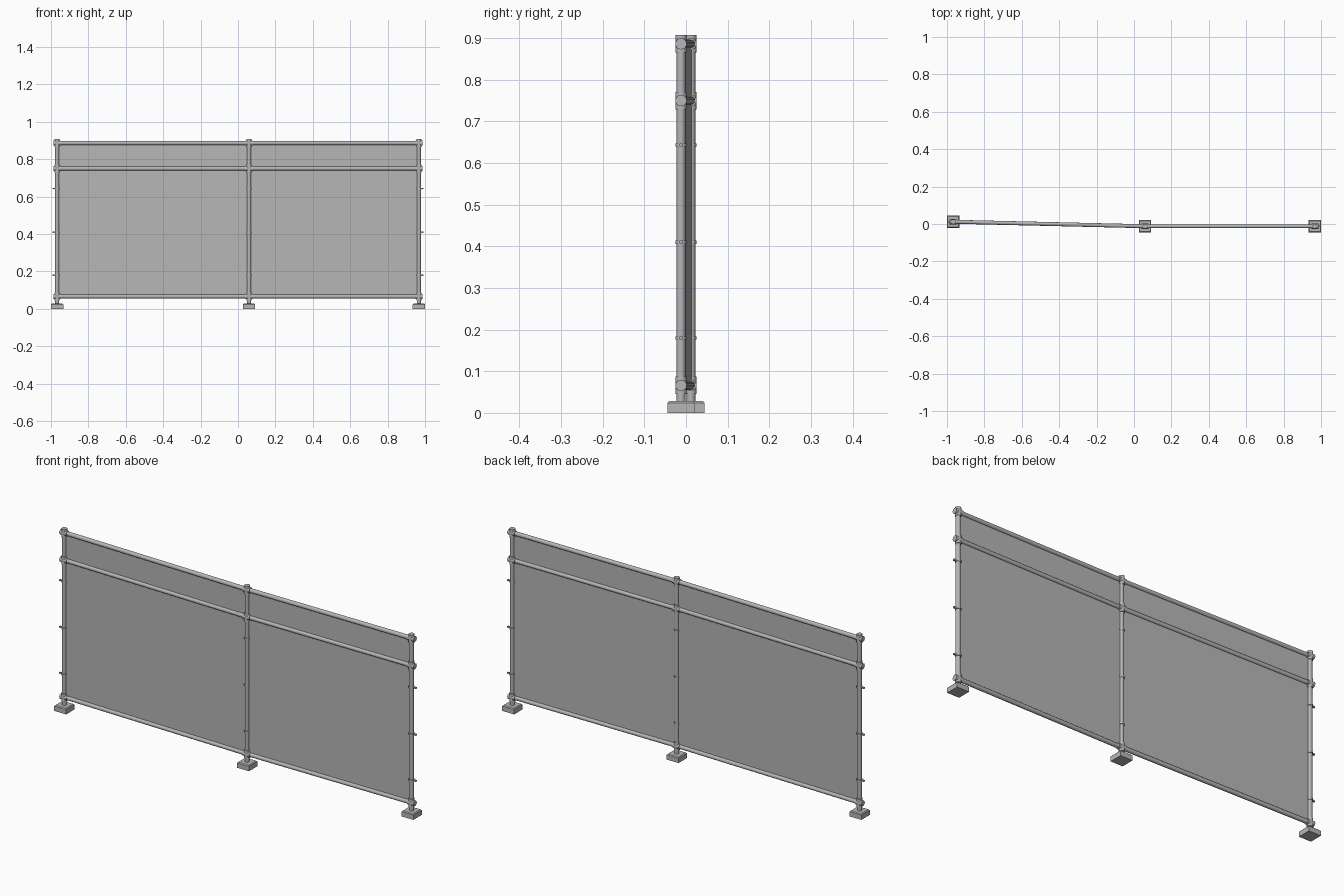
import bpy, bmesh
from mathutils import Vector, Matrix

cube = bpy.data.objects.get("Cube")
if cube:
    bpy.data.objects.remove(cube)

metal = bpy.data.materials.new("grey_metal")
metal.use_nodes = True
grey = (0.47, 0.47, 0.47, 1)
metal.diffuse_color = grey
metal.node_tree.nodes["Principled BSDF"].inputs["Base Color"].default_value = grey


def finish(name, bm, smooth=True):
    mesh = bpy.data.meshes.new(name)
    bm.to_mesh(mesh)
    bm.free()
    mesh.materials.append(metal)
    obj = bpy.data.objects.new(name, mesh)
    bpy.context.collection.objects.link(obj)
    if smooth:
        bpy.ops.object.select_all(action="DESELECT")
        obj.select_set(True)
        bpy.context.view_layer.objects.active = obj
        bpy.ops.object.shade_smooth_by_angle()
    return obj


def rod(bm, a, b, radius, sides=16):
    a, b = Vector(a), Vector(b)
    turn = (b - a).to_track_quat("Z", "Y").to_matrix().to_4x4()
    bmesh.ops.create_cone(bm, cap_ends=True, segments=sides, radius1=radius, radius2=radius,
                          depth=(b - a).length, matrix=Matrix.Translation((a + b) / 2) @ turn)


def box(bm, centre, size, along=Vector((1, 0, 0))):
    turn = along.to_track_quat("X", "Z").to_matrix().to_4x4()
    bmesh.ops.create_cube(bm, size=1, matrix=Matrix.Translation(centre) @ turn
                          @ Matrix.Diagonal((*size, 1)))


posts = {"right": Vector((-0.967, 0.012, 0)),
         "middle": Vector((0.059, -0.012, 0)),
         "left": Vector((0.967, -0.012, 0))}
rail_heights = {"bottom": 0.066, "middle": 0.75, "top": 0.886}
clip_heights = (0.18, 0.41, 0.643)
up = Vector((0, 0, 1))

for side, p in posts.items():
    # Square foot with chamfered top edges
    bm = bmesh.new()
    box(bm, p + up * 0.014, (0.066, 0.066, 0.028))
    top_edges = [e for e in bm.edges if all(v.co.z > 0.02 for v in e.verts)]
    bmesh.ops.bevel(bm, geom=top_edges, offset=0.004, segments=1, affect="EDGES")
    finish(side + "_foot", bm, False)

    # Upright tube
    bm = bmesh.new()
    rod(bm, p + up * 0.02, p + up * 0.905, 0.0105)
    finish(side + "_post", bm)

    # Cross fittings where the rails meet the upright
    bm = bmesh.new()
    for z in rail_heights.values():
        c = p + up * z
        rod(bm, c - up * 0.021, c + up * 0.021, 0.0135)
        reach = Vector((0.019, 0, 0))
        rod(bm, c - reach, c + reach, 0.0135)
    finish(side + "_fittings", bm)

    # Narrow clips that hold the panel to the upright
    bm = bmesh.new()
    for z in clip_heights:
        c = p + up * z
        rod(bm, c - up * 0.004, c + up * 0.004, 0.0135)
        if side != "middle":
            out = Vector((0.013 if p.x > 0 else -0.013, 0, 0))
            box(bm, c + out, (0.026, 0.008, 0.007))
    finish(side + "_clips", bm)

# Rails and infill panels of both bays
for bay, start, end in (("right", "right", "middle"), ("left", "middle", "left")):
    a, b = posts[start], posts[end]
    for level, z in rail_heights.items():
        bm = bmesh.new()
        rod(bm, a + up * z, b + up * z, 0.0105)
        finish(f"{bay}_{level}_rail", bm)
    for part, low, high in (("lower", "bottom", "middle"), ("upper", "middle", "top")):
        z0, z1 = rail_heights[low], rail_heights[high]
        bm = bmesh.new()
        box(bm, (a + b) / 2 + up * (z0 + z1) / 2, ((b - a).length, 0.002, z1 - z0), b - a)
        finish(f"{bay}_{part}_panel", bm, False)
